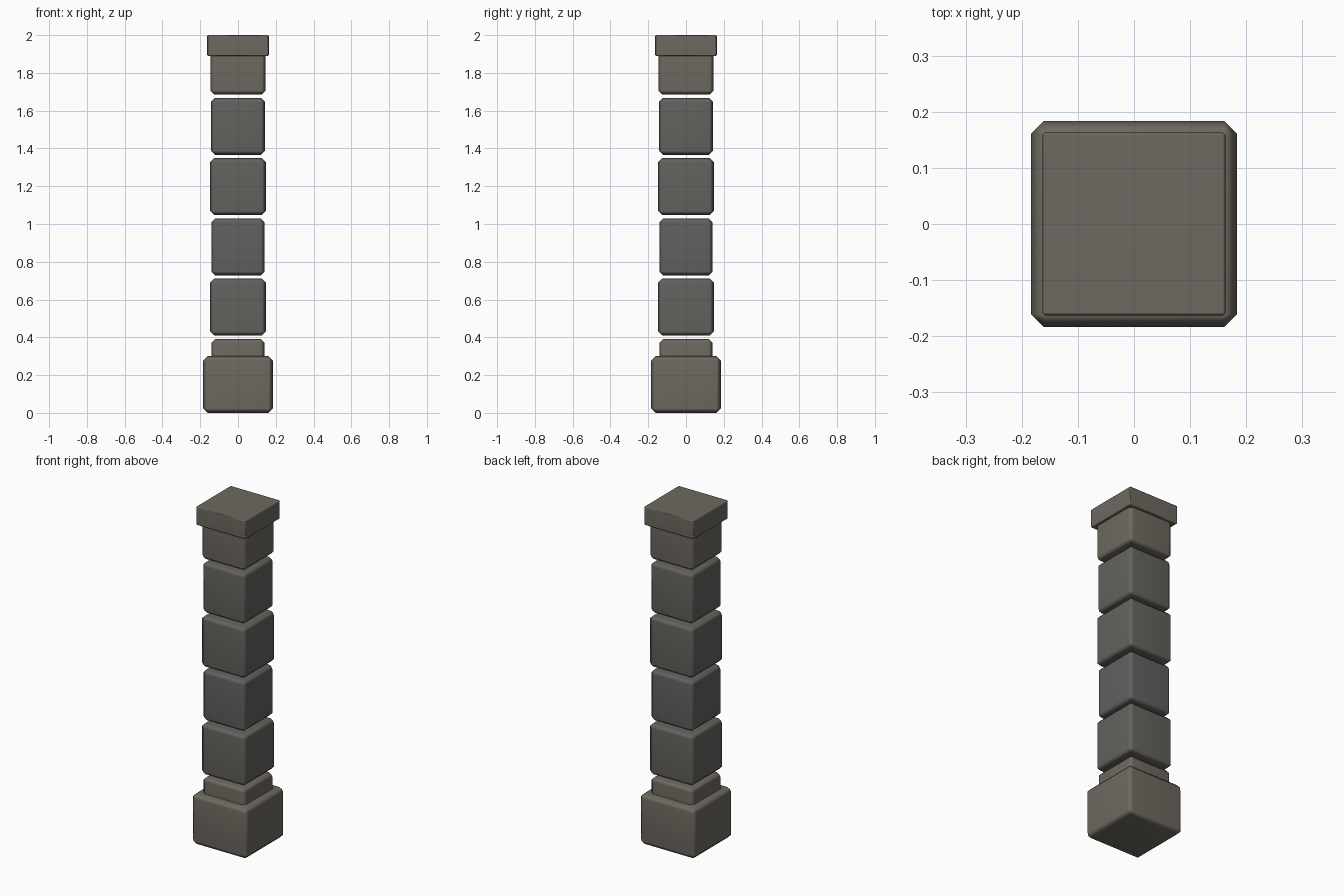
import bpy
import bmesh

if "Cube" in bpy.data.objects:
    bpy.data.objects.remove(bpy.data.objects["Cube"])


def stone_material(name, rgb):
    mat = bpy.data.materials.new(name)
    mat.diffuse_color = (*rgb, 1.0)
    mat.use_nodes = True
    mat.node_tree.nodes["Principled BSDF"].inputs["Base Color"].default_value = mat.diffuse_color
    return mat


def block(name, half, z0, z1, chamfer, mat):
    """Square stone block with chamfered edges, softly shaded."""
    bm = bmesh.new()
    bmesh.ops.create_cube(bm, size=1.0)
    bmesh.ops.scale(bm, vec=(2 * half, 2 * half, z1 - z0), verts=bm.verts)
    bmesh.ops.translate(bm, vec=(0, 0, (z0 + z1) / 2), verts=bm.verts)
    bmesh.ops.bevel(bm, geom=bm.edges[:], offset=chamfer, offset_type='OFFSET',
                    segments=1, profile=0.5, affect='EDGES')
    for face in bm.faces:
        face.smooth = True
    mesh = bpy.data.meshes.new(name)
    bm.to_mesh(mesh)
    bm.free()
    obj = bpy.data.objects.new(name, mesh)
    bpy.context.collection.objects.link(obj)
    obj.data.materials.append(mat)
    # keep the big faces flat while the chamfers blend
    weighted = obj.modifiers.new("weighted_normals", 'WEIGHTED_NORMAL')
    weighted.keep_sharp = True
    return obj


warm = stone_material("warm_stone", (0.155, 0.142, 0.118))
mid = stone_material("mid_stone", (0.128, 0.122, 0.112))
cool = stone_material("cool_stone", (0.12, 0.118, 0.116))

# plinth and cap
block("base_plinth", 0.184, 0.0, 0.30, 0.024, warm)
block("top_cap", 0.163, 1.89, 2.0, 0.005, warm)

# stacked shaft stones with open gaps between them
halves = [0.141, 0.147, 0.141, 0.147, 0.142, 0.146]
mats = [warm, mid, cool, mid, mid, warm]
for i, (half, mat) in enumerate(zip(halves, mats)):
    z0 = 0.09 + 0.319 * i
    block(f"shaft_stone_{i + 1}", half, z0, z0 + 0.302, 0.021, mat)
